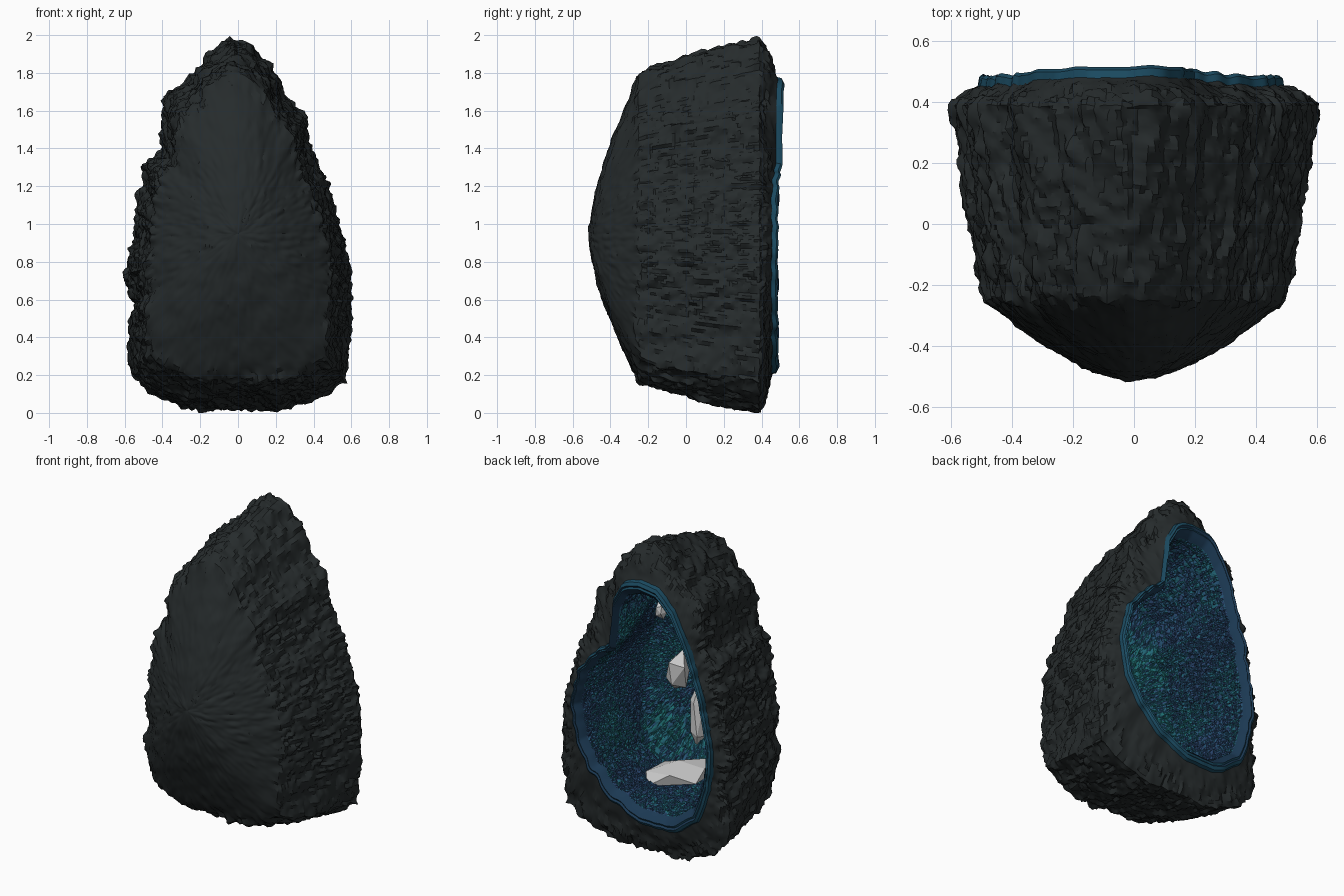
import bpy, bmesh, random
from math import sin, cos, pi, atan2
from mathutils import Vector, noise

if "Cube" in bpy.data.objects:
    bpy.data.objects.remove(bpy.data.objects["Cube"])

random.seed(4)
N = 320          # points around every ring
CZ = 0.95        # height of the loft axis

# outlines in (x, z): rock silhouette and cavity mouth
OUTLINE = [(-.03, 2.0), (-.17, 1.90), (-.25, 1.80), (-.39, 1.69), (-.41, 1.40), (-.50, 1.31),
           (-.53, 1.13), (-.56, .92), (-.60, .73), (-.56, .57), (-.59, .44), (-.57, .19),
           (-.41, .06), (-.2, .0), (0, .02), (.22, .0), (.43, .07), (.58, .16), (.60, .6),
           (.59, .78), (.54, 1.02), (.48, 1.2), (.39, 1.39), (.36, 1.58), (.26, 1.68),
           (.17, 1.86), (.06, 1.96)]
MOUTH = [(-.02, 1.76), (.1, 1.71), (.16, 1.6), (.18, 1.42), (.19, 1.31), (.3, 1.23), (.42, 1.09),
         (.48, .85), (.44, .62), (.34, .46), (.2, .32), (0, .23), (-.2, .22), (-.4, .34),
         (-.48, .55), (-.5, .8), (-.44, 1.1), (-.35, 1.4), (-.25, 1.63), (-.14, 1.74)]


def polar(points):
    """Radius at N even angles of a star-shaped outline."""
    p = sorted((atan2(z - CZ, x) % (2 * pi), x, z - CZ) for x, z in points)
    out = []
    for i in range(N):
        a = 2 * pi * i / N
        k = next((j for j, q in enumerate(p) if q[0] > a), 0)
        (_, x0, z0), (_, x1, z1) = p[k - 1], p[k]
        dx, dz = x1 - x0, z1 - z0
        out.append((x0 * dz - z0 * dx) / (cos(a) * dz - sin(a) * dx))
    return out


def blur(r, w):
    return [sum(r[(i + k) % N] for k in range(-w, w + 1)) / (2 * w + 1) for i in range(N)]


def material(name, rgb):
    m = bpy.data.materials.new(name)
    m.diffuse_color = (*rgb, 1)
    m.use_nodes = True
    m.node_tree.nodes["Principled BSDF"].inputs["Base Color"].default_value = m.diffuse_color
    return m


def ring(radius, y):
    """radius and y are functions of the point index."""
    return [Vector((radius(i) * cos(2 * pi * i / N), y(i), CZ + radius(i) * sin(2 * pi * i / N)))
            for i in range(N)]


def loft(rings):
    bm = bmesh.new()
    vs = [[bm.verts.new(c) for c in r] for r in rings]
    for a, b in zip(vs, vs[1:]):
        for i in range(N):
            j = (i + 1) % N
            bm.faces.new((a[i], a[j], b[j], b[i]))
    return bm, vs


def finish(bm, name, mats, smooth=None):
    me = bpy.data.meshes.new(name)
    bm.to_mesh(me)
    bm.free()
    ob = bpy.data.objects.new(name, me)
    bpy.context.collection.objects.link(ob)
    for m in mats:
        me.materials.append(m)
    if smooth:
        bpy.ops.object.select_all(action='DESELECT')
        ob.select_set(True)
        bpy.context.view_layer.objects.active = ob
        bpy.ops.object.shade_smooth_by_angle(angle=smooth)
    return ob


R, M = polar(OUTLINE), polar(MOUTH)
SOFT = blur(blur(R, 10), 10)
wob = [noise.noise((7 * cos(2 * pi * i / N), 7 * sin(2 * pi * i / N), 3)) for i in range(N)]
M = [m * (1 + .03 * w) for m, w in zip(M, wob)]
lip = [.475 + .03 * max(0, sin(2 * pi * i / N)) ** 4 + .012 * wob[i] for i in range(N)]

# rock shell: front dome, flaring sides, back face up to the mouth
rings = []
for k in range(30):
    s = (k + .05) / 29.05
    rings.append(ring(lambda i: .82 * s * (SOFT[i] + (R[i] - SOFT[i]) * s ** 4),
                      lambda i: -.515 + .265 * s ** 1.6))
for k in range(1, 45):
    t = k / 44
    rings.append(ring(lambda i: R[i] * (.82 + .18 * t ** .75), lambda i: -.25 + .64 * t))
for k in range(1, 11):
    t = k / 10
    rings.append(ring(lambda i: R[i] + (M[i] * 1.02 - R[i]) * t,
                      lambda i: .39 + (lip[i] - .02 - .39) * t ** .8))
bm, vs = loft(rings)
bm.faces.new(vs[0])
bmesh.ops.recalc_face_normals(bm, faces=bm.faces)
bm.normal_update()
moves = []
for k, row in enumerate(vs[:-1]):
    amp = min(1, .35 + max(0, k - 26) * .2) * min(1, (len(vs) - k) / 8)
    for v in row:
        c = v.co
        lump = noise.noise((c.x * 10, c.y * 4, c.z * 10)) * .022
        chip = abs(noise.noise((c.x * 22, c.y * 10, c.z * 22 + 5))) * .036 - .012
        grit = noise.noise(c * 42) * .011
        moves.append((v, v.normal * (lump + chip + grit) * amp))
for v, d in moves:
    v.co += d
    v.co.z = min(2, max(v.co.z, 0))
finish(bm, "rock_shell", [material("dark_rock", (.019, .024, .025))], .5)

# banded agate lip around the mouth
bands = [(1.03, -.03), (1.02, .002), (.995, .012), (.98, .002), (.965, .008),
         (.95, -.004), (.935, -.012), (.91, -.04)]
bm, vs = loft([ring(lambda i: M[i] * s, lambda i: lip[i] + d) for s, d in bands])
for k, f in enumerate(bm.faces):
    f.material_index = (0, 0, 1, 0, 1, 1, 1)[k // N]
bmesh.ops.recalc_face_normals(bm, faces=bm.faces)
finish(bm, "agate_lip", [material("band_teal", (.011, .07, .12)),
                         material("band_blue", (.011, .04, .085))], .6)

# crystal lining: every cell is raised to a small faceted point
rings = []
for k in range(34):
    t = k / 33
    rings.append(ring(lambda i: M[i] * .91 * (1 - t) + R[i] * .73 * t,
                      lambda i: lip[i] * (1 - t) - .04 - .14 * t))
for k in range(1, 27):
    s = 1 - k / 26.3
    rings.append(ring(lambda i: .73 * s * (SOFT[i] + (R[i] - SOFT[i]) * s ** 4),
                      lambda i: -.43 + .25 * s ** 1.6))
bm, vs = loft(rings)
bm.faces.new(vs[-1])
for row in vs[1:-8]:
    for v in row:
        v.co += Vector([random.uniform(-.006, .006) for _ in range(3)])
bmesh.ops.recalc_face_normals(bm, faces=bm.faces)
bmesh.ops.reverse_faces(bm, faces=bm.faces)     # face into the cavity
bm.normal_update()
for f in bm.faces:
    c = f.calc_center_median()
    zone = noise.noise(c * 3) * 2 + (.5 if c.y < -.15 else -.4)
    f.material_index = max(0, min(3, int(1.7 + zone + random.uniform(-1.2, 1.2))))
quads = [f for f in bm.faces if len(f.verts) == 4]
normals = [f.normal.copy() for f in quads]
tips = bmesh.ops.poke(bm, faces=quads)["verts"]
for v, n in zip(tips, normals):
    v.co += n * random.uniform(.0, .010)
finish(bm, "crystal_lining", [material("crystal_navy", (.022, .06, .15)),
                              material("crystal_blue", (.020, .09, .18)),
                              material("crystal_teal", (.016, .13, .18)),
                              material("crystal_green", (.014, .16, .17))])


# grey low-poly stones deep on the right wall and floor
def stone(name, loc, size, rot):
    bpy.ops.mesh.primitive_ico_sphere_add(subdivisions=1, radius=1, location=loc, rotation=rot)
    ob = bpy.context.object
    ob.name, ob.scale = name, size
    for v in ob.data.vertices:
        v.co *= random.uniform(.75, 1.15)


stone("floor_stone", (.07, -.03, .33), (.25, .15, .07), (.1, .05, .75))
stone("wall_stone_low", (.12, -.30, .56), (.06, .08, .22), (.2, 0, .3))
stone("wall_stone_mid", (.24, -.26, .84), (.08, .09, .14), (.1, -.2, 0))
stone("wall_stone_high", (.25, -.10, 1.30), (.04, .05, .06), (0, .3, .2))
